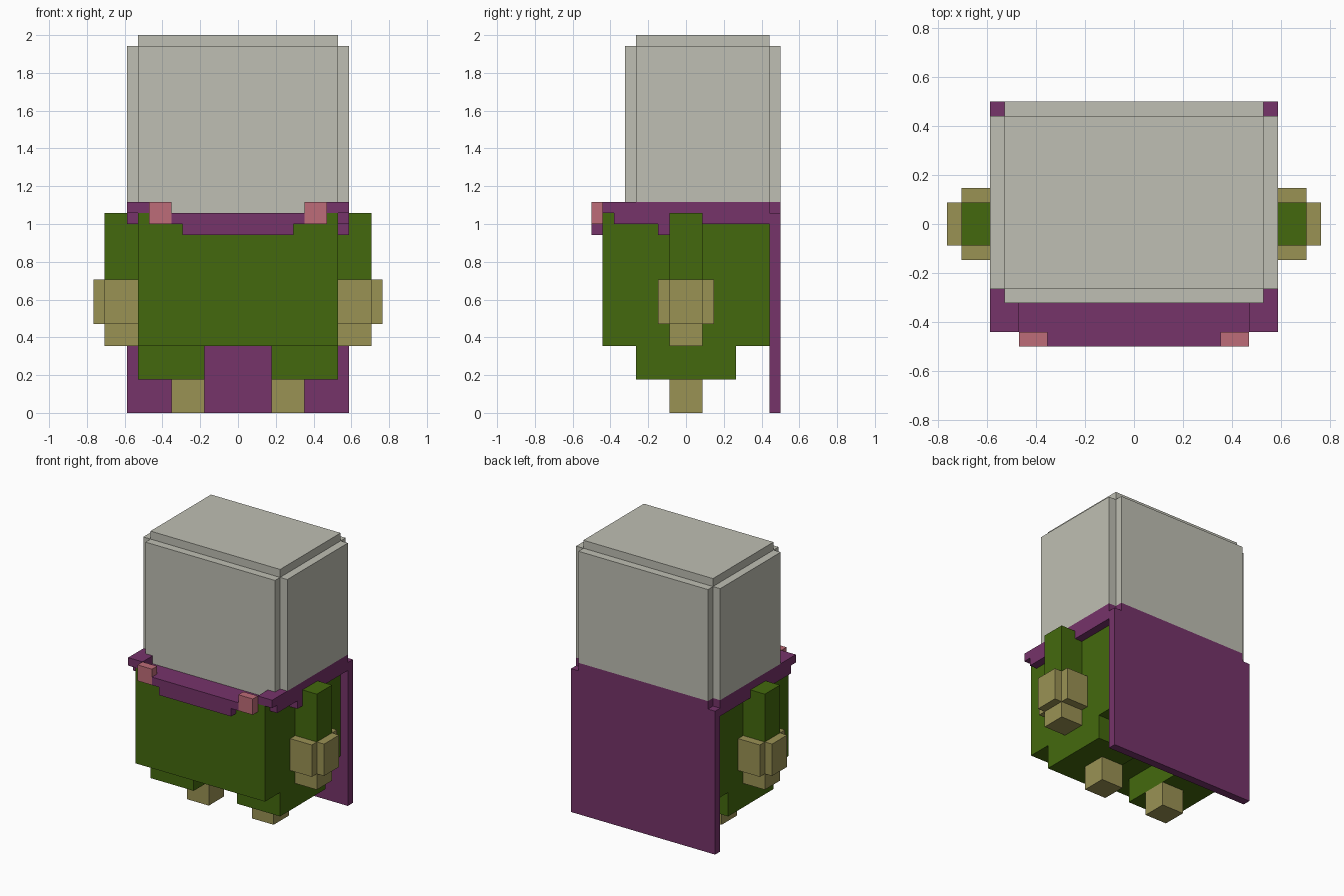
import bpy
import bmesh
from mathutils import Matrix, Vector

cube = bpy.data.objects.get("Cube")
if cube:
    bpy.data.objects.remove(cube, do_unlink=True)

U = 2 / 34  # grid unit: the figure is 34 units tall


def make_material(name, hex_code):
    def linear(c):
        return c / 12.92 if c <= 0.04045 else ((c + 0.055) / 1.055) ** 2.4
    rgb = [linear(int(hex_code[i:i + 2], 16) / 255) for i in (0, 2, 4)]
    mat = bpy.data.materials.new(name)
    mat.use_nodes = True
    mat.diffuse_color = (*rgb, 1)
    mat.node_tree.nodes["Principled BSDF"].inputs["Base Color"].default_value = (*rgb, 1)
    return mat


GREY = make_material("pale grey", "BFBFB3")
GREEN = make_material("moss green", "44690D")
PURPLE = make_material("plum purple", "76336A")
TAN = make_material("khaki tan", "9A9254")
PINK = make_material("dusty pink", "BE6C78")


def part(name, mat, *boxes, side=1):
    """One object from boxes (x0, x1, y0, y1, z0, z1) in grid units."""
    bm = bmesh.new()
    for x0, x1, y0, y1, z0, z1 in boxes:
        centre = Vector((side * (x0 + x1), y0 + y1, z0 + z1)) * (U / 2)
        size = Vector((x1 - x0, y1 - y0, z1 - z0)) * U
        bmesh.ops.create_cube(bm, size=1, matrix=Matrix.LocRotScale(centre, None, size))
    mesh = bpy.data.meshes.new(name)
    bm.to_mesh(mesh)
    bm.free()
    mesh.materials.append(mat)
    obj = bpy.data.objects.new(name, mesh)
    bpy.context.collection.objects.link(obj)
    return obj


# Head: a core with raised front and back plates
part("head", GREY, (-9, 9, -4.5, 7.5, 18, 34))
part("head_front_plate", GREY, (-9, 9, -5.5, -4.5, 18, 33))
part("head_back_plate", GREY, (-9, 9, 7.5, 8.5, 19, 33))

# Torso, with the collar filling its top
part("torso", GREEN, (-9, 9, -7.5, 7.5, 6, 17))
part("collar_top", PURPLE, (-8, 8, -7.5, 7.5, 17, 18))
part("collar_front", PURPLE,
     (-6, 6, -8.5, -7.5, 17, 18),
     (-5, 5, -8.5, -7.5, 16, 17))

# Cape hanging down the back
part("cape", PURPLE,
     (-10, 10, 7.5, 8.5, 0, 18),
     (-9, 9, 7.5, 8.5, 18, 19))
part("collar_drape", PURPLE, (9, 10, -2.5, -1.5, 16, 17))

# Paired parts
for label, s in (("left", 1), ("right", -1)):
    part(label + "_head_plate", GREY, (9, 10, -4.5, 7.5, 19, 33), side=s)
    part(label + "_shoulder", GREEN, (8, 9, -7.5, 7.5, 17, 18), side=s)
    part(label + "_collar", PURPLE,
         (8, 10, -7.5, 7.5, 18, 19),
         (9, 10, -6.5, 7.5, 17, 18), side=s)
    part(label + "_clasp", PINK, (6, 8, -8.5, -7.5, 17, 19), side=s)
    part(label + "_arm", GREEN, (9, 12, -1.5, 1.5, 8, 18), side=s)
    part(label + "_hand", TAN, (9, 12, -1.5, 1.5, 6, 8), side=s)
    # Cuff plates on the front, back and outside of the arm
    part(label + "_cuff", TAN,
         (9, 12, -2.5, -1.5, 8, 12),
         (9, 12, 1.5, 2.5, 8, 12),
         (12, 13, -1.5, 1.5, 8, 12), side=s)
    part(label + "_leg", GREEN, (3, 9, -4.5, 4.5, 3, 6), side=s)
    part(label + "_foot", TAN, (3, 6, -1.5, 1.5, 0, 3), side=s)
